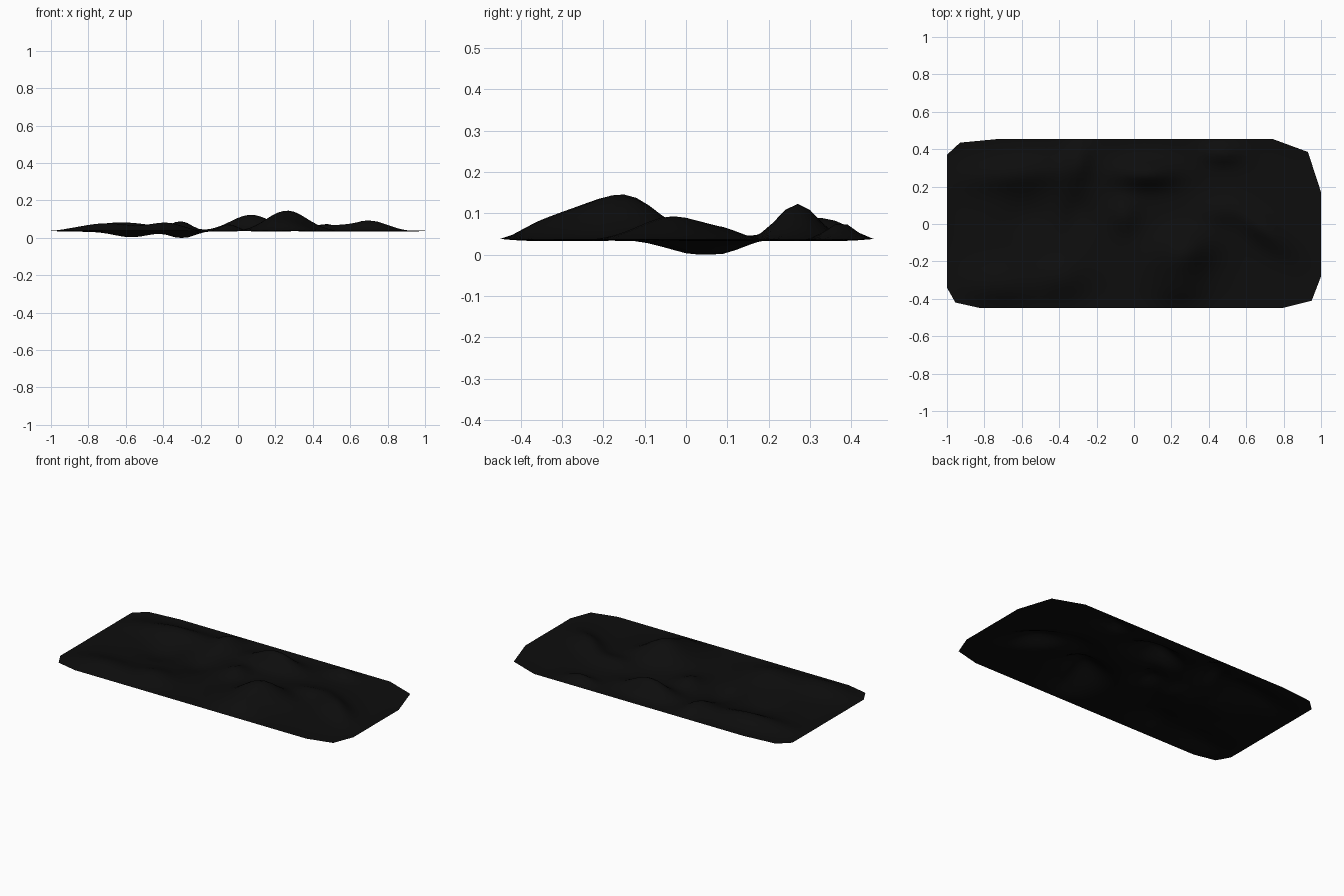
import bpy, bmesh, math
from mathutils import Vector

if "Cube" in bpy.data.objects:
    bpy.data.objects.remove(bpy.data.objects["Cube"], do_unlink=True)

# Dark ground colour
ground = bpy.data.materials.new("near_black_ground")
ground.use_nodes = True
colour = (0.004, 0.004, 0.004, 1)
ground.diffuse_color = colour
ground.node_tree.nodes["Principled BSDF"].inputs["Base Color"].default_value = colour

# Outline of the patch, with chamfered corners
outline = [(-1, .37), (-.93, .435), (-.72, .455), (.74, .455), (.93, .385), (1, .17),
           (1, -.28), (.95, -.41), (.79, -.45), (-.82, -.45), (-.955, -.42), (-1, -.34)]

# Hills and hollows: x, y, length, width, turn in degrees, height
bumps = [
    (.27, -.14, .11, .08, 15, .10),     # main hill
    (.24, -.30, .10, .09, 0, .055),     # its south shoulder
    (.07, .27, .11, .05, 0, .09),       # north hill
    (-.62, .27, .19, .06, 5, .05),      # north-west ridge
    (-.30, .33, .05, .09, -10, .045),   # spur of the ridge
    (.47, .38, .07, .04, 0, .045),      # north-east knoll
    (.70, -.03, .12, .05, -38, .06),    # east ridge
    (.46, .07, .09, .05, 0, .03),       # its west end
    (-.70, -.32, .15, .08, 0, .045),    # south-west rise
    (-.38, -.28, .09, .08, 0, .045),    # south rise
    (-.05, .05, .05, .06, 0, .04),      # small centre knoll
    (-.57, .05, .09, .08, 0, -.03),     # west hollow
    (-.30, .05, .06, .08, 0, -.036),    # centre hollow
]


def edge_distance(p):
    """Distance from a point to the nearest outline edge."""
    best = 9.0
    for i, a in enumerate(outline):
        a, b = Vector(a), Vector(outline[i - 1])
        t = max(0, min(1, (p - a).dot(b - a) / (b - a).length_squared))
        best = min(best, (p - a - (b - a) * t).length)
    return best


def height(x, y):
    total = 0
    for bx, by, sx, sy, turn, h in bumps:
        c, s = math.cos(math.radians(turn)), math.sin(math.radians(turn))
        u = ((x - bx) * c + (y - by) * s) / sx
        v = ((y - by) * c - (x - bx) * s) / sy
        total += h * math.exp(-(u * u + v * v) / 2)
    t = min(1, edge_distance(Vector((x, y))) / .09)
    fade = t * (2 - t)
    return max(0, .038 - .005 * fade + total * fade)


# Open terrain sheet: cut the outline into a grid, then raise it
bm = bmesh.new()
bm.faces.new([bm.verts.new((x, y, 0)) for x, y in reversed(outline)])
step = .03
for axis, reach in ((Vector((1, 0, 0)), 1), (Vector((0, 1, 0)), .45)):
    n = int(reach / step)
    for i in range(-n, n + 1):
        bmesh.ops.bisect_plane(bm, geom=bm.verts[:] + bm.edges[:] + bm.faces[:],
                               plane_co=axis * i * step, plane_no=axis, dist=.0001)
for v in bm.verts:
    v.co.z = height(v.co.x, v.co.y)
bmesh.ops.triangulate(bm, faces=[f for f in bm.faces if len(f.verts) > 4])
for f in bm.faces:
    f.smooth = True
    if f.normal.z < 0:
        f.normal_flip()

mesh = bpy.data.meshes.new("terrain_patch")
bm.to_mesh(mesh)
bm.free()
mesh.materials.append(ground)
terrain = bpy.data.objects.new("terrain_patch", mesh)
bpy.context.collection.objects.link(terrain)
